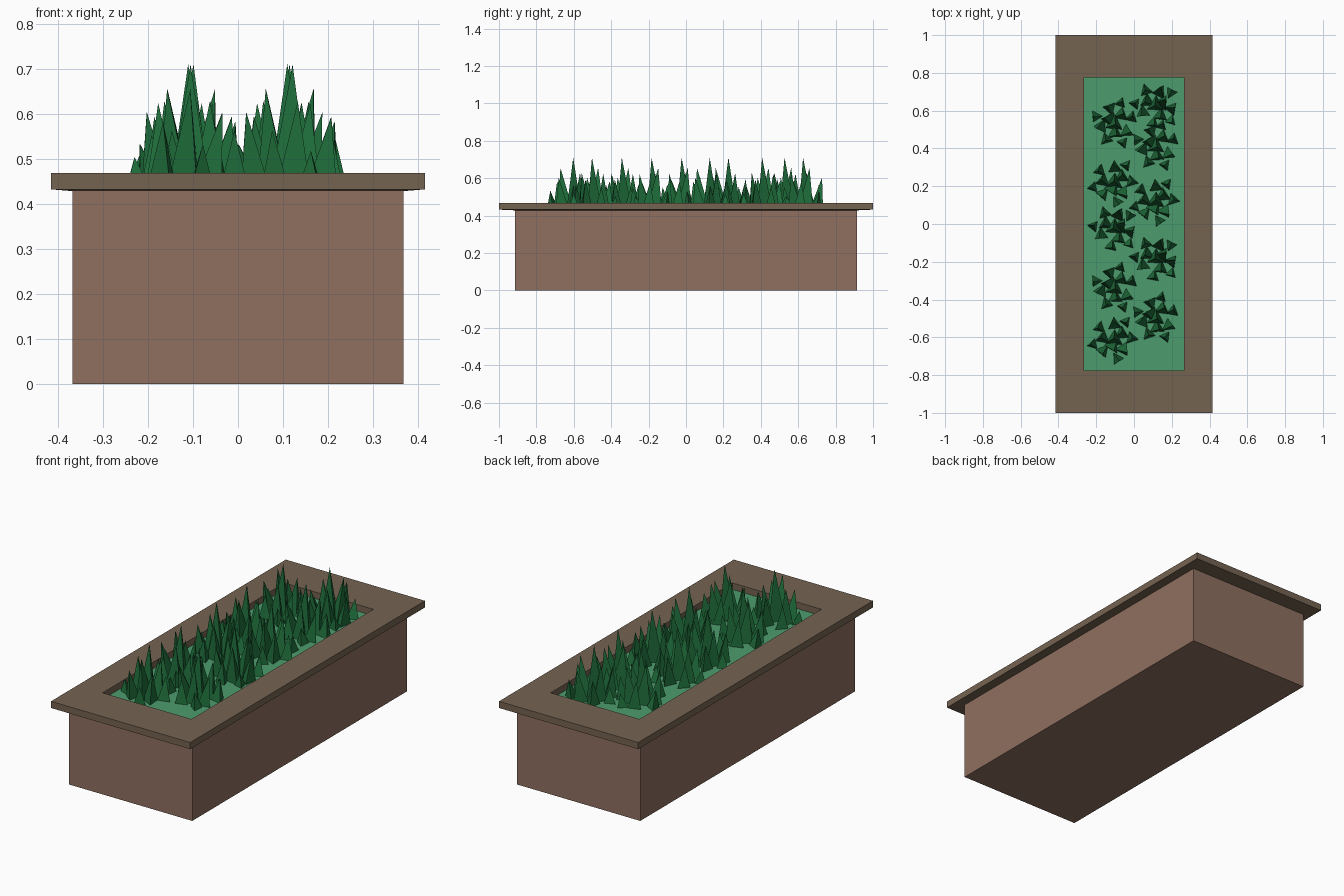
import bpy, bmesh, math, random
from mathutils import Vector

if "Cube" in bpy.data.objects:
    bpy.data.objects.remove(bpy.data.objects["Cube"])

random.seed(4)


def material(name, srgb):
    m = bpy.data.materials.new(name)
    m.diffuse_color = [((c + 0.055) / 1.055) ** 2.4 for c in srgb] + [1]
    m.use_nodes = True
    m.node_tree.nodes["Principled BSDF"].inputs["Base Color"].default_value = m.diffuse_color
    return m


def add_object(name, bm, mat):
    bmesh.ops.recalc_face_normals(bm, faces=bm.faces)
    mesh = bpy.data.meshes.new(name)
    bm.to_mesh(mesh)
    bm.free()
    mesh.materials.append(mat)
    ob = bpy.data.objects.new(name, mesh)
    bpy.context.collection.objects.link(ob)
    return ob


def rect_loft(name, rings, mat, cap_start=False, closed=False):
    """Join rectangles given as (half width, half length, z)."""
    bm = bmesh.new()
    loops = [[bm.verts.new((sx * x, sy * y, z))
              for sx, sy in ((-1, -1), (1, -1), (1, 1), (-1, 1))]
             for x, y, z in rings]
    if cap_start:
        bm.faces.new(loops[0])
    pairs = list(zip(loops, loops[1:]))
    if closed:
        pairs.append((loops[-1], loops[0]))
    for a, b in pairs:
        for i in range(4):
            j = (i + 1) % 4
            bm.faces.new((a[i], a[j], b[j], b[i]))
    return add_object(name, bm, mat)


clay = material("clay", (0.56, 0.44, 0.375))
stone = material("stone", (0.46, 0.39, 0.32))
moss = material("moss", (0.30, 0.61, 0.43))
leaf = material("leaf", (0.12, 0.43, 0.23))

SOIL = 0.433

# Trough body
rect_loft("planter_body", [(0.368, 0.915, 0), (0.368, 0.915, 0.43)], clay, cap_start=True)

# Overhanging rim frame with a slightly sloped underside
rect_loft("planter_rim", [(0.368, 0.915, 0.428), (0.415, 1.0, 0.432), (0.415, 1.0, 0.468),
                          (0.265, 0.775, 0.468), (0.265, 0.775, 0.428)], stone, closed=True)

# Planting bed
rect_loft("planting_bed", [(0.265, 0.775, SOIL)], moss, cap_start=True)

# One clump of three-sided leaning blades, tallest in the middle
HEIGHTS = (0.277, 0.222, 0.195, 0.19, 0.17, 0.16, 0.15, 0.13, 0.12, 0.10, 0.085, 0.07)
bm = bmesh.new()
for i, h in enumerate(HEIGHTS):
    a = i * 2.4
    r = 0.115 * math.sqrt(i / 11)
    out = Vector((math.cos(a), math.sin(a), 0))
    base = out * r
    size = 0.026 + 0.09 * h
    spin = random.uniform(0, math.tau)
    feet = [bm.verts.new(base + size * Vector((math.cos(spin + k * math.tau / 3),
                                               math.sin(spin + k * math.tau / 3), 0)))
            for k in range(3)]
    lean = out * 0.018 + Vector((random.uniform(-.015, .015), random.uniform(-.015, .015), h))
    tip = bm.verts.new(base + lean)
    bm.faces.new(feet)
    for k in range(3):
        bm.faces.new((feet[k], feet[(k + 1) % 3], tip))
clump = add_object("grass_clump", bm, leaf)

# Two staggered rows of turned clumps
rows = [(-0.105, (0.53, 0.22, -0.02, -0.34, -0.61)),
        (0.115, (0.63, 0.41, 0.12, -0.18, -0.50))]
spots = [(x, y) for x, ys in rows for y in ys]
for n, (x, y) in enumerate(spots):
    ob = clump if n == 0 else clump.copy()
    if n:
        bpy.context.collection.objects.link(ob)
    ob.name = f"grass_clump_{n + 1}"
    ob.location = (x, y, SOIL)
    ob.rotation_euler.z = n * 2.1
